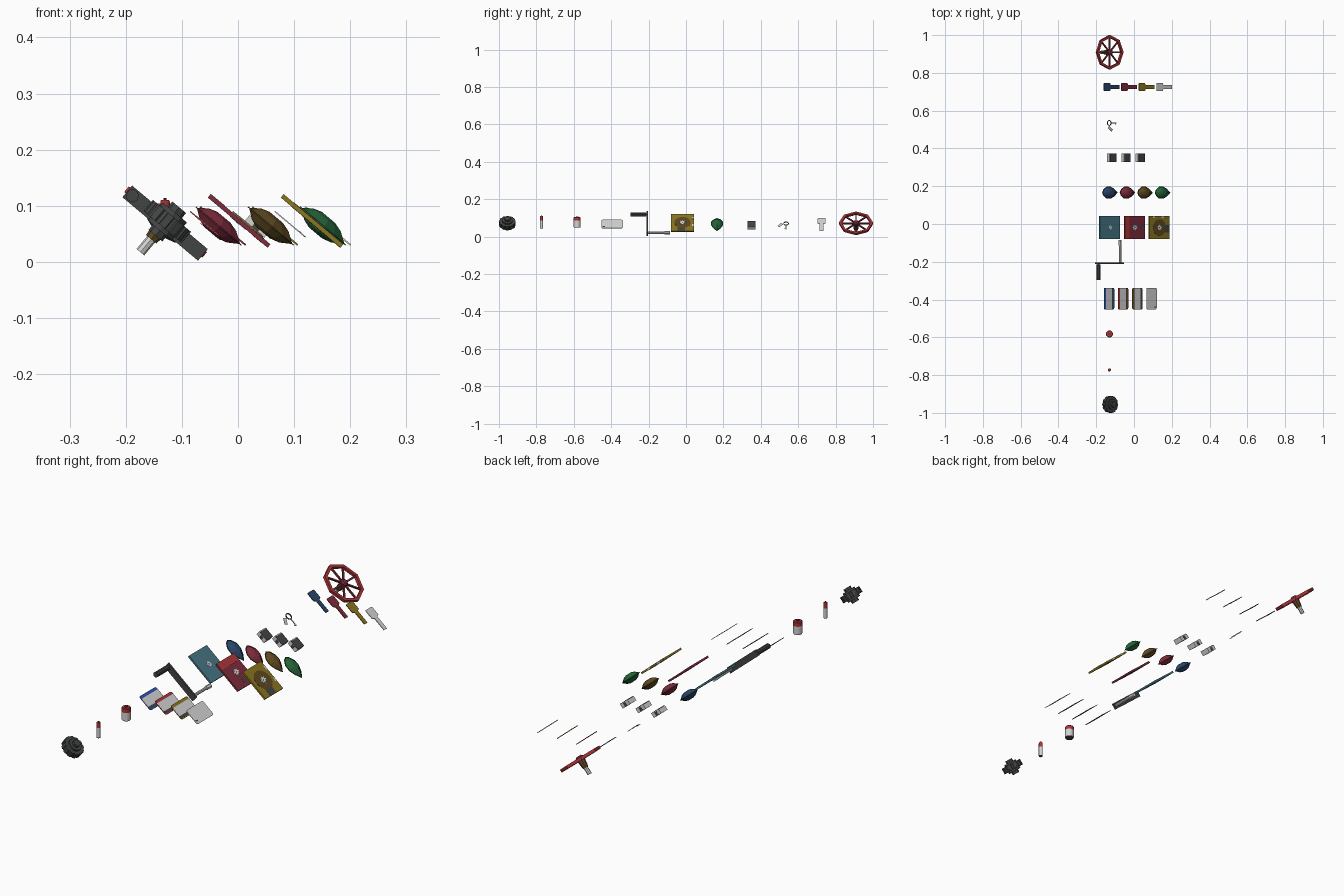
import bpy, bmesh, math
from mathutils import Matrix

if "Cube" in bpy.data.objects:
    bpy.data.objects.remove(bpy.data.objects["Cube"])

def material(name, rgb):
    m = bpy.data.materials.new(name)
    m.diffuse_color = (*rgb, 1)
    m.use_nodes = True
    m.node_tree.nodes["Principled BSDF"].inputs["Base Color"].default_value = m.diffuse_color
    return m

DARK = material("dark_grey", (.055, .06, .057))
LIGHT = material("light_grey", (.66, .66, .66))
RED = material("red", (.42, .035, .04))
CRIMSON = material("crimson", (.2, .025, .045))
TEAL = material("teal", (.06, .18, .23))
BLUE = material("bright_blue", (.03, .09, .45))
NAVY = material("navy_blue", (.022, .06, .14))
GOLD = material("gold", (.25, .18, .015))
BROWN = material("brown", (.11, .065, .015))
GREEN = material("green", (.018, .125, .04))

ZC = .07                                    # common height of item centres
TILT = Matrix.Rotation(math.radians(40), 4, 'Y')
ALONG_Y = Matrix.Rotation(math.radians(90), 4, 'X')   # local z -> -y


def place(x, y, z=ZC, tilt=True):
    return Matrix.Translation((x, y, z)) @ (TILT if tilt else Matrix())


def ngon(r, n, a0=0, cx=0, cy=0):
    return [(cx + r * math.cos(a0 + i * math.tau / n),
             cy + r * math.sin(a0 + i * math.tau / n)) for i in range(n)]


def rect(w, h, cx=0, cy=0):
    return [(cx - w/2, cy - h/2), (cx + w/2, cy - h/2),
            (cx + w/2, cy + h/2), (cx - w/2, cy + h/2)]


def round_rect(w, h, r):
    pts = []
    for k, (sx, sy) in enumerate([(1, 1), (-1, 1), (-1, -1), (1, -1)]):
        for j in range(4):
            a = (k + j / 3) * math.pi / 2
            pts.append((sx * (w/2 - r) + r * math.cos(a), sy * (h/2 - r) + r * math.sin(a)))
    return pts


def finish(name, mat, frame, bm):
    bmesh.ops.recalc_face_normals(bm, faces=bm.faces)
    me = bpy.data.meshes.new(name)
    bm.to_mesh(me)
    bm.free()
    me.materials.append(mat)
    ob = bpy.data.objects.new(name, me)
    ob.matrix_world = frame
    bpy.context.collection.objects.link(ob)


def loft(name, mat, frame, rings):
    """Capped solid through (outline, height) rings."""
    bm = bmesh.new()
    loops = [[bm.verts.new((p[0], p[1], z)) for p in o] for o, z in rings]
    n = len(loops[0])
    bm.faces.new(loops[0][::-1])
    bm.faces.new(loops[-1])
    for a, b in zip(loops, loops[1:]):
        for i in range(n):
            j = (i + 1) % n
            bm.faces.new((a[i], a[j], b[j], b[i]))
    finish(name, mat, frame, bm)


def prism(name, mat, frame, outline, z0, z1):
    loft(name, mat, frame, [(outline, z0), (outline, z1)])


def ring(name, mat, frame, r, thick, height, n):
    """Polygonal band with square section."""
    bm = bmesh.new()
    prof = [(r - thick, -height/2), (r, -height/2), (r, height/2), (r - thick, height/2)]
    vs = [[bm.verts.new((q * math.cos(i * math.tau / n), q * math.sin(i * math.tau / n), z))
           for q, z in prof] for i in range(n)]
    for i in range(n):
        for k in range(4):
            a, b, l = vs[i], vs[(i + 1) % n], (k + 1) % 4
            bm.faces.new((a[k], b[k], b[l], a[l]))
    finish(name, mat, frame, bm)


# toothed gear with stepped hub
f = place(-.126, -.955, .072)
teeth = []
for i in range(12):
    for da, r in ((-.18, .0445), (.10, .0445), (.14, .0415), (.30, .0415)):
        a = i * math.tau / 12 + da
        teeth.append((r * math.cos(a), r * math.sin(a)))
prism("gear_body", DARK, f, teeth, -.013, .013)
prism("gear_hub", DARK, f, ngon(.028, 12), -.021, .021)
prism("gear_axle", DARK, f, ngon(.016, 8), -.033, .033)

# upright batteries
for name, y, r, z0, z1 in (("small_battery", -.772, .0085, .043, .110),
                           ("large_battery", -.582, .0185, .048, .104)):
    f = place(-.13, y, 0, False)
    h = z1 - z0
    prism(name + "_base", DARK, f, ngon(r * .9, 16), z0, z0 + .003)
    prism(name + "_body", LIGHT, f, ngon(r, 16), z0 + .003, z0 + h * .66)
    loft(name + "_top", RED, f, [(ngon(r, 16), z0 + h * .66), (ngon(r, 16), z1 - .003),
                                 (ngon(r * .85, 16), z1)])
    prism(name + "_terminal", CRIMSON, f, ngon(r * .35, 8), z1, z1 + .004)

# access cards
for i, (x, mat) in enumerate(zip((-.132, -.058, .018, .093), (BLUE, RED, GOLD, LIGHT))):
    f = place(x, -.395, .067)
    prism(f"card_{i}", mat, f, round_rect(.071, .114, .008), -.001, .001)
    if mat != LIGHT:
        prism(f"card_{i}_label", LIGHT, f, rect(.042, .110, -.002), -.0015, .0015)
        prism(f"card_{i}_dark_stripe", DARK, f, rect(.011, .112, .025), -.0016, .0016)
    else:
        prism(f"card_{i}_mark", DARK, f, rect(.006, .012, .022, -.045), .001, .0015)

# crank: arm, grip, shaft and socket
f = place(-.130, -.207, .069) @ ALONG_Y
prism("crank_arm", DARK, f, rect(.176, .027), -.004, .004)
prism("crank_grip", DARK, f, ngon(.0115, 10, 0, -.076), .008, .09)
prism("crank_grip_pin", DARK, f, ngon(.006, 8, 0, -.076), 0, .012)
prism("crank_shaft", LIGHT, f, ngon(.0065, 8, 0, .074), -.115, 0)
prism("crank_socket", LIGHT, f, ngon(.009, 6, 0, .074), -.122, -.092)

# square data disks
for i, (x, mat) in enumerate(zip((-.129, .002, .132), (TEAL, CRIMSON, GOLD))):
    f = place(x, -.019, .073)
    prism(f"disk_{i}_case", mat, f, rect(.139, .122), -.004, .004)
    if i == 1:
        prism("disk_1_red_band", RED, f, rect(.032, .12, -.052), .004, .0046)
        prism("disk_1_window", DARK, f, rect(.020, .02, .045, .008), -.0044, .0044)
    if i == 2:
        prism("disk_2_window", BROWN, f, ngon(.044, 20), -.0044, .0046)
        prism("disk_2_shutter", DARK, f, rect(.030, .040, .053, -.006), -.0046, .0050)
        for u in (-.038, .022):
            prism("disk_2_notch", LIGHT, f, rect(.016, .010, u, .056), -.0044, .0044)
    star = []
    for k in range(16):
        r = (.018, .010)[k % 2] if i else .011
        star.append((r * math.cos(k * math.tau / 16), r * math.sin(k * math.tau / 16)))
    prism(f"disk_{i}_hub", LIGHT, f, star, -.005, .0054)
    prism(f"disk_{i}_hub_hole", DARK, f, ngon(.003, 6), -.0054, .0056)

# teardrop gems
drop = [(.054, 0), (.030, .020), (.006, .031), (-.020, .030), (-.040, .016),
        (-.048, 0), (-.040, -.016), (-.020, -.030), (.006, -.031), (.030, -.020)]
for i, (x, mat) in enumerate(zip((-.130, -.037, .056, .149), (NAVY, CRIMSON, BROWN, GREEN))):
    f = place(x, .166, .066)
    s = lambda k: [(px * k, py * k) for px, py in drop]
    loft(f"gem_{i}", mat, f, [(s(.30), -.018), (s(.62), -.013), (s(.96), -.001),
                              (s(.96), .001), (s(.62), .013), (s(.30), .018)])
    prism(f"gem_{i}_rim", mat, f, s(1.04), -.001, .001)

# small blocks with dark faces
for i, x in enumerate((-.118, -.043, .032)):
    f = place(x, .351, .061)
    prism(f"block_{i}", LIGHT, f, rect(.046, .043), -.010, .010)
    prism(f"block_{i}_dark_face", DARK, f, rect(.042, .043, .002), .010, .012)
    prism(f"block_{i}_dark_side", DARK, f, rect(.014, .0436), -.008, .008)

# tiny key with ring and tag
f = place(-.131, .535, .07)
ring("key_ring", DARK, f, .015, .004, .003, 12)
prism("key_shaft", LIGHT, f, rect(.036, .004, .031), -.0012, .0012)
prism("key_bit", LIGHT, f, rect(.006, .008, .043, -.004), -.0012, .0012)
f = place(-.125, .504, .062) @ Matrix.Rotation(math.radians(-35), 4, 'Z')
prism("key_tag", LIGHT, f, rect(.030, .014), -.001, .001)

# flat keys
key = [(-.053, -.018), (-.049, -.022), (-.012, -.022), (-.006, -.010), (.053, -.010),
       (.053, .010), (-.006, .010), (-.012, .022), (-.049, .022), (-.053, .018)]
for i, (x, mat) in enumerate(zip((-.119, -.027, .066, .160), (NAVY, CRIMSON, GOLD, LIGHT))):
    f = place(x, .725, .064)
    prism(f"flat_key_{i}", mat, f, key, -.0015, .0015)

# octagonal valve wheel with spokes and stem
f = place(-.129, .909, .071)
ring("valve_rim", RED, f, .091, .013, .013, 8)
for i in range(8):
    prism(f"valve_spoke_{i}", CRIMSON, f @ Matrix.Rotation(i * math.tau / 8, 4, 'Z'),
          rect(.074, .007, .045), -.0035, .0035)
loft("valve_hub", CRIMSON, f, [(ngon(.016, 8), -.012), (ngon(.016, 8), .008), (ngon(.010, 8), .014)])
loft("valve_collar", BROWN, f, [(ngon(.012, 8), -.040), (ngon(.015, 8), -.012)])
prism("valve_stem", LIGHT, f, ngon(.009, 8), -.070, -.040)
